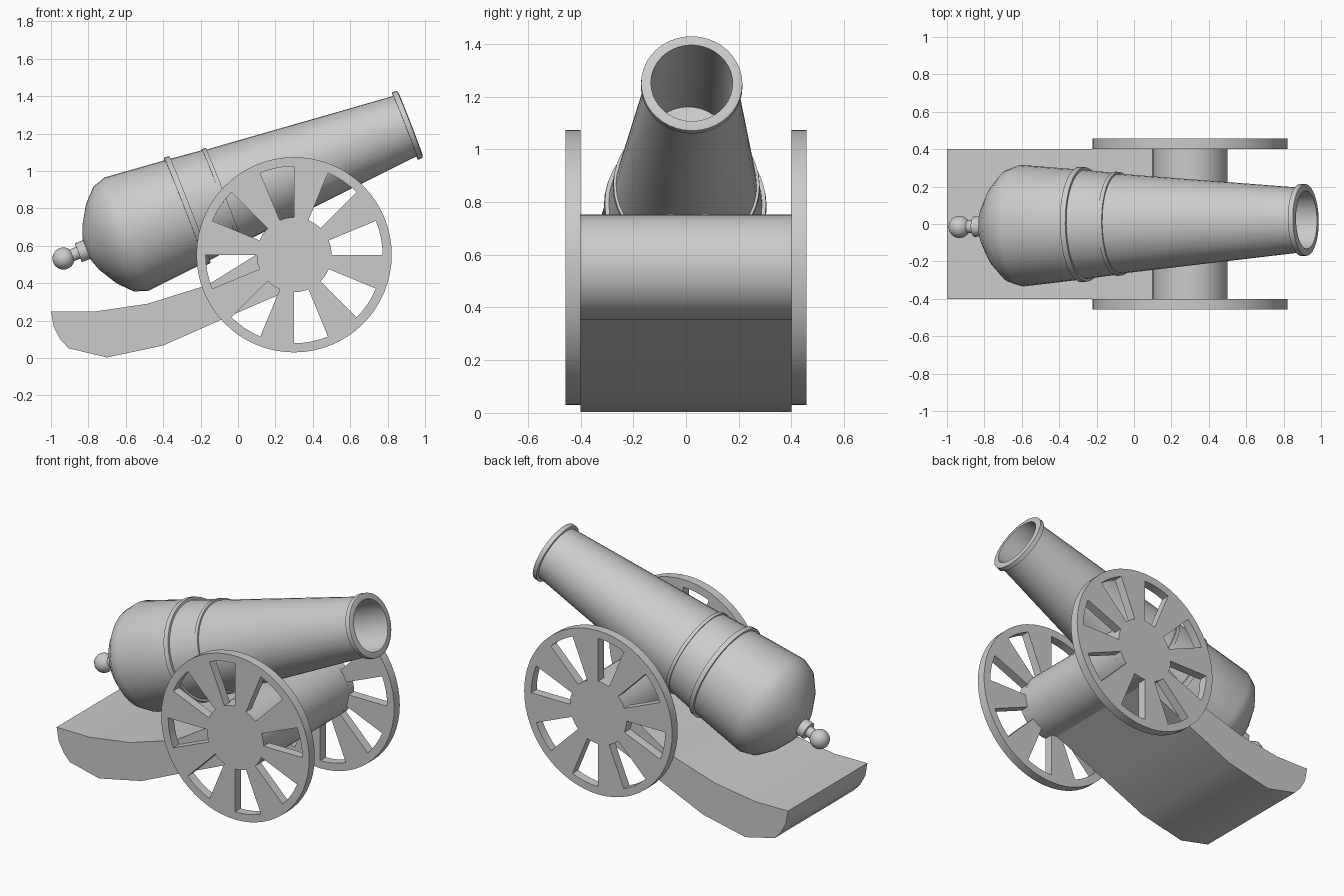
import bpy, bmesh
from math import sin, cos, pi, radians
from mathutils import Vector

if "Cube" in bpy.data.objects:
    bpy.data.objects.remove(bpy.data.objects["Cube"])


def make_object(name, bm, angle=35):
    bmesh.ops.recalc_face_normals(bm, faces=bm.faces)
    mesh = bpy.data.meshes.new(name)
    bm.to_mesh(mesh)
    bm.free()
    obj = bpy.data.objects.new(name, mesh)
    bpy.context.collection.objects.link(obj)
    bpy.ops.object.select_all(action='DESELECT')
    obj.select_set(True)
    bpy.context.view_layer.objects.active = obj
    bpy.ops.object.shade_smooth_by_angle(angle=radians(angle))
    return obj


def extrude_y(bm, depth):
    ret = bmesh.ops.extrude_face_region(bm, geom=bm.faces[:])
    verts = [g for g in ret['geom'] if isinstance(g, bmesh.types.BMVert)]
    bmesh.ops.translate(bm, verts=verts, vec=(0, depth, 0))


def revolve(name, profile, start, axis, segments=40):
    """Lathe (distance, radius) pairs around an axis through start."""
    bm = bmesh.new()
    verts = [bm.verts.new((r, 0, s)) for s, r in profile]
    edges = [bm.edges.new(p) for p in zip(verts, verts[1:])]
    bmesh.ops.spin(bm, geom=verts + edges, cent=(0, 0, 0), axis=(0, 0, 1),
                   angle=2 * pi, steps=segments)
    bmesh.ops.remove_doubles(bm, verts=bm.verts, dist=0.0005)
    obj = make_object(name, bm)
    obj.location = start
    obj.rotation_euler = axis.to_track_quat('Z', 'Y').to_euler()
    return obj


# Barrel line: from the knob centre to the muzzle centre
knob = Vector((-0.933, -0.016, 0.532))
muzzle = Vector((0.922, 0.022, 1.251))
axis = muzzle - knob
L = axis.length

# Barrel with domed breech, two raised bands, muzzle lip and open bore
revolve("barrel", [
    (0.13, 0), (0.133, 0.06), (0.156, 0.125), (0.217, 0.227), (0.287, 0.3),
    (0.36, 0.325), (0.695, 0.294), (0.695, 0.309), (0.725, 0.306),
    (0.725, 0.291), (0.9, 0.272), (0.9, 0.279), (0.922, 0.277),
    (0.922, 0.267), (L - 0.032, 0.173), (L - 0.032, 0.193),
    (L - 0.004, 0.192), (L, 0.177), (L, 0.155), (L - 0.65, 0.155),
    (L - 0.65, 0)], knob, axis)

# Breech neck with collar
revolve("breech_neck", [(0.0, 0), (0.0, 0.033), (0.085, 0.033), (0.085, 0.054),
                        (0.135, 0.054), (0.17, 0.054), (0.17, 0)], knob, axis, 24)

# Breech knob
bm = bmesh.new()
bmesh.ops.create_uvsphere(bm, u_segments=24, v_segments=14, radius=0.059)
make_object("breech_knob", bm).location = knob

# Wheels: solid hub, eight wedge openings, rim; mirrored across y
CX, CZ, N = 0.30, 0.552, 64
bm = bmesh.new()
rings = [[bm.verts.new((CX + r * cos(2 * pi * i / N), 0.40, CZ + r * sin(2 * pi * i / N)))
          for i in range(N)] for r in (0.2, 0.473, 0.522)]
bm.faces.new(rings[0])
for i in range(N):
    j = (i + 1) % N
    for k in (0, 1):
        if k == 1 or i % 8 >= 4:
            bm.faces.new((rings[k][i], rings[k + 1][i], rings[k + 1][j], rings[k][j]))
extrude_y(bm, 0.057)
wheels = make_object("wheels", bm)
wheels.modifiers.new("mirror", 'MIRROR').use_axis = (False, True, False)

# Thick axle drum
revolve("axle", [(0, 0), (0, 0.2), (0.8, 0.2), (0.8, 0)],
        Vector((CX, -0.4, CZ)), Vector((0, 1, 0)), 48)

# Curved carriage trail, a side profile extruded across the width
side = [(-1, 0.25), (-0.77, 0.248), (-0.484, 0.29), (-0.163, 0.39), (0.11, 0.56),
        (0.3, 0.56), (0.27, 0.36), (-0.10, 0.20), (-0.40, 0.067), (-0.70, 0.003),
        (-0.906, 0.052), (-0.95, 0.10), (-0.985, 0.165)]
bm = bmesh.new()
bm.faces.new([bm.verts.new((x, -0.4, z)) for x, z in side])
extrude_y(bm, 0.8)
make_object("carriage_trail", bm)
